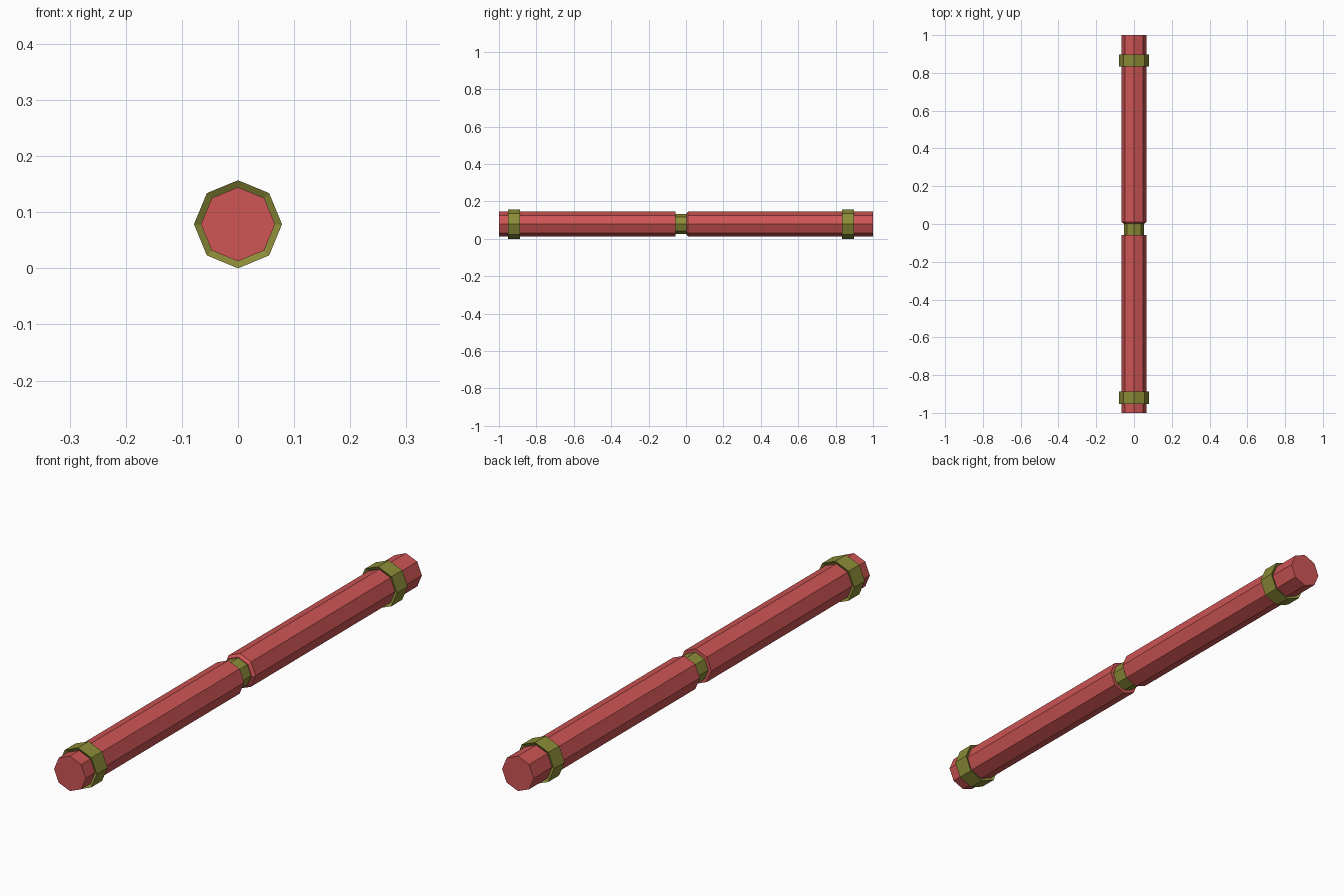
import bpy, bmesh, math

if "Cube" in bpy.data.objects:
    bpy.data.objects.remove(bpy.data.objects["Cube"])

SIDES = 8
AXIS_Z = 0.0785


def material(name, color):
    m = bpy.data.materials.new(name)
    m.diffuse_color = color
    m.use_nodes = True
    m.node_tree.nodes["Principled BSDF"].inputs["Base Color"].default_value = m.diffuse_color
    return m


red = material("red", (0.62, 0.09, 0.09, 1))
olive = material("olive", (0.26, 0.26, 0.04, 1))


def lathe(name, profile, mat, closed=False):
    """Spin a (y, radius) profile around the long axis into an octagonal solid."""
    bm = bmesh.new()
    rings = []
    for y, r in profile:
        rings.append([bm.verts.new((r * math.cos(math.tau * i / SIDES), y,
                                    AXIS_Z + r * math.sin(math.tau * i / SIDES)))
                      for i in range(SIDES)])
    pairs = list(zip(rings, rings[1:]))
    if closed:
        pairs.append((rings[-1], rings[0]))
    else:
        bm.faces.new(rings[0])
        bm.faces.new(rings[-1])
    for a, b in pairs:
        for i in range(SIDES):
            j = (i + 1) % SIDES
            bm.faces.new((a[i], a[j], b[j], b[i]))
    bmesh.ops.recalc_face_normals(bm, faces=bm.faces)
    me = bpy.data.meshes.new(name)
    bm.to_mesh(me)
    bm.free()
    me.materials.append(mat)
    ob = bpy.data.objects.new(name, me)
    bpy.context.collection.objects.link(ob)
    return ob


ROD, BAND, NECK = 0.066, 0.0785, 0.053

# Two rod halves, the rear one chamfered at the middle
lathe("front_rod", [(-1, ROD), (-0.057, ROD)], red)
lathe("rear_rod", [(0.002, 0.056), (0.011, ROD), (1, ROD)], red)

# Narrow neck joining the halves
lathe("middle_neck", [(-0.062, NECK), (0.006, NECK)], olive)

# Raised end bands with slightly dished sides
for name, y in (("front_band", -0.92), ("rear_band", 0.866)):
    h, dish = 0.032, 0.008
    lathe(name, [(y - h + dish, ROD - 0.002), (y - h, BAND),
                 (y + h, BAND), (y + h - dish, ROD - 0.002)], olive, closed=True)
